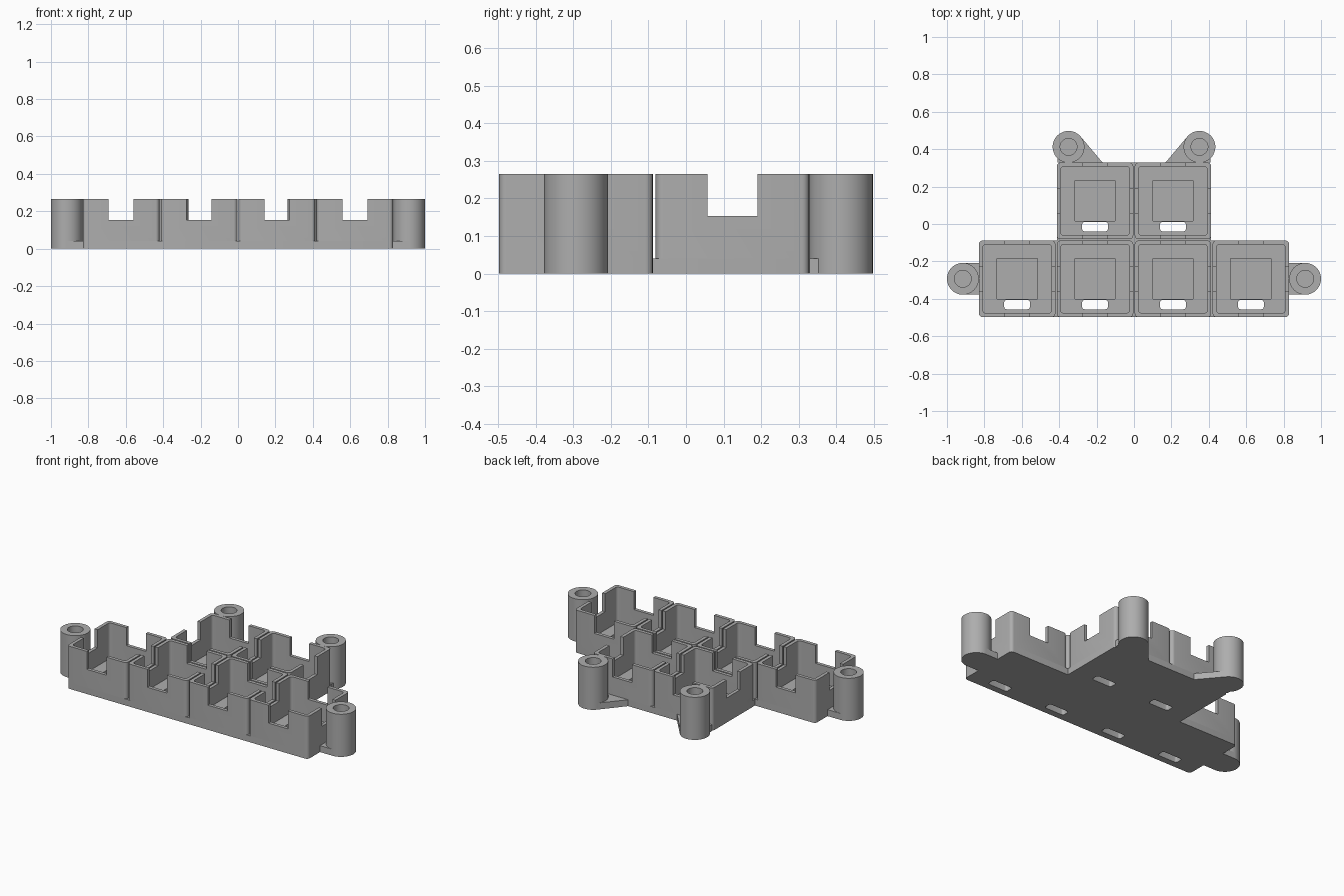
import bpy
import bmesh
from math import cos, sin, pi

if "Cube" in bpy.data.objects:
    bpy.data.objects.remove(bpy.data.objects["Cube"], do_unlink=True)

PITCH, HALF, WALL = 0.4167, 0.2045, 0.021
FRONT_Y = -0.293
BACK_Y = FRONT_Y + PITCH
PLATE, TOP, NOTCH_Z, NOTCH_W = 0.04, 0.265, 0.153, 0.134
BOSS_R, HOLE_R = 0.085, 0.045

grey = bpy.data.materials.new("plastic grey")
grey.use_nodes = True
colour = (0.42, 0.42, 0.42, 1)
grey.diffuse_color = colour
grey.node_tree.nodes["Principled BSDF"].inputs["Base Color"].default_value = colour
parts = []


def rect(cx, cy, hx, hy):
    return [(cx - hx, cy - hy), (cx + hx, cy - hy), (cx + hx, cy + hy), (cx - hx, cy + hy)]


def circle(cx, cy, r, n=48):
    return [(cx + r * cos(2 * pi * i / n), cy + r * sin(2 * pi * i / n)) for i in range(n)]


def add_prism(target, outline, z0, z1, radius=0):
    """Extrude an outline upward, rounding its convex upright corners."""
    bm = bmesh.new()
    face = bm.faces.new([bm.verts.new((x, y, z0)) for x, y in outline])
    new = bmesh.ops.extrude_face_region(bm, geom=[face])["geom"]
    for v in new:
        if isinstance(v, bmesh.types.BMVert):
            v.co.z = z1
    bmesh.ops.recalc_face_normals(bm, faces=bm.faces)
    if radius:
        upright = [e for e in bm.edges
                   if abs(e.verts[0].co.z - e.verts[1].co.z) > 1e-5
                   and e.calc_face_angle_signed(0) > 0]
        bmesh.ops.bevel(bm, geom=upright, offset=radius, offset_type='OFFSET',
                        segments=5, profile=0.5, affect='EDGES')
    # append to the target through a temporary mesh
    temp = bpy.data.meshes.new("temp")
    bm.to_mesh(temp)
    bm.free()
    target.from_mesh(temp)
    bpy.data.meshes.remove(temp)


def make(name, prisms):
    """One object from a list of (outline, bottom, top, corner radius)."""
    bm = bmesh.new()
    for p in prisms:
        add_prism(bm, *p)
    mesh = bpy.data.meshes.new(name)
    bm.to_mesh(mesh)
    bm.free()
    mesh.materials.append(grey)
    obj = bpy.data.objects.new(name, mesh)
    bpy.context.collection.objects.link(obj)
    return obj


def cut(obj, *cutter_prisms):
    """Cut each group of prisms out of the object."""
    for group in cutter_prisms:
        cutter = make("cutter", group)
        cutter.hide_render = True
        mod = obj.modifiers.new("cut", 'BOOLEAN')
        mod.operation, mod.solver, mod.object = 'DIFFERENCE', 'EXACT', cutter
        bpy.context.view_layer.objects.active = obj
        bpy.ops.object.modifier_apply(modifier=mod.name)
        bpy.data.objects.remove(cutter, do_unlink=True)


cells = [((i - 1.5) * PITCH, FRONT_Y) for i in range(4)]
cells += [((i - 0.5) * PITCH, BACK_Y) for i in range(2)]

# Base plate: wide front row and narrow back row
wide, narrow = 1.5 * PITCH + HALF, 0.5 * PITCH + HALF
low, step, high = FRONT_Y - HALF, FRONT_Y + HALF, BACK_Y + HALF
plate_outline = [(-wide, low), (wide, low), (wide, step), (narrow, step),
                 (narrow, high), (-narrow, high), (-narrow, step), (-wide, step)]
plate = make("base_plate", [(plate_outline, 0, PLATE, 0.02)])

# Square floor recesses and through slots
recesses = [(rect(x, y, 0.108, 0.108), 0.02, 0.1, 0) for x, y in cells]
slots = [(rect(x, y - 0.138, 0.069, 0.025), -0.1, 0.1, 0.014) for x, y in cells]
cut(plate, recesses, slots)
parts.append(plate)

# Tray walls with a notch in the middle of each side
for i, (x, y) in enumerate(cells):
    tray = make(f"tray_wall_{i + 1}", [(rect(x, y, HALF, HALF), PLATE, TOP, 0.02)])
    inner = HALF - WALL
    cut(tray,
        [(rect(x, y, inner, inner), -0.1, 0.5, 0.016)],
        [(rect(x, y, NOTCH_W / 2, 0.3), NOTCH_Z, 0.5, 0)],
        [(rect(x, y, 0.3, NOTCH_W / 2), NOTCH_Z, 0.5, 0)])
    parts.append(tray)

# Screw bosses and the low webs joining them to the plate
for side, s in (("left", 1), ("right", -1)):
    side_web = [(s * wide, FRONT_Y - BOSS_R), (s * 0.915, FRONT_Y - BOSS_R),
                (s * 0.915, FRONT_Y + BOSS_R), (s * wide, FRONT_Y + BOSS_R)]
    back_web = [(s * 0.168, high), (s * 0.285, 0.467), (s * 0.35, 0.4125),
                (s * 0.41, 0.353), (s * 0.41, high)]
    for place, x, y, web in (("side", 0.915, FRONT_Y, side_web),
                             ("back", 0.35, 0.4125, back_web)):
        boss = make(f"{place}_boss_{side}", [(circle(s * x, y, BOSS_R), 0, TOP, 0)])
        cut(boss, [(circle(s * x, y, HOLE_R), PLATE, 0.5, 0)])
        parts += [boss, make(f"{place}_web_{side}", [(web, 0, PLATE, 0)])]

# Smooth the round corners while keeping edges sharp
bpy.ops.object.select_all(action='DESELECT')
for obj in parts:
    obj.select_set(True)
bpy.context.view_layer.objects.active = parts[0]
bpy.ops.object.shade_smooth_by_angle(angle=0.6)
